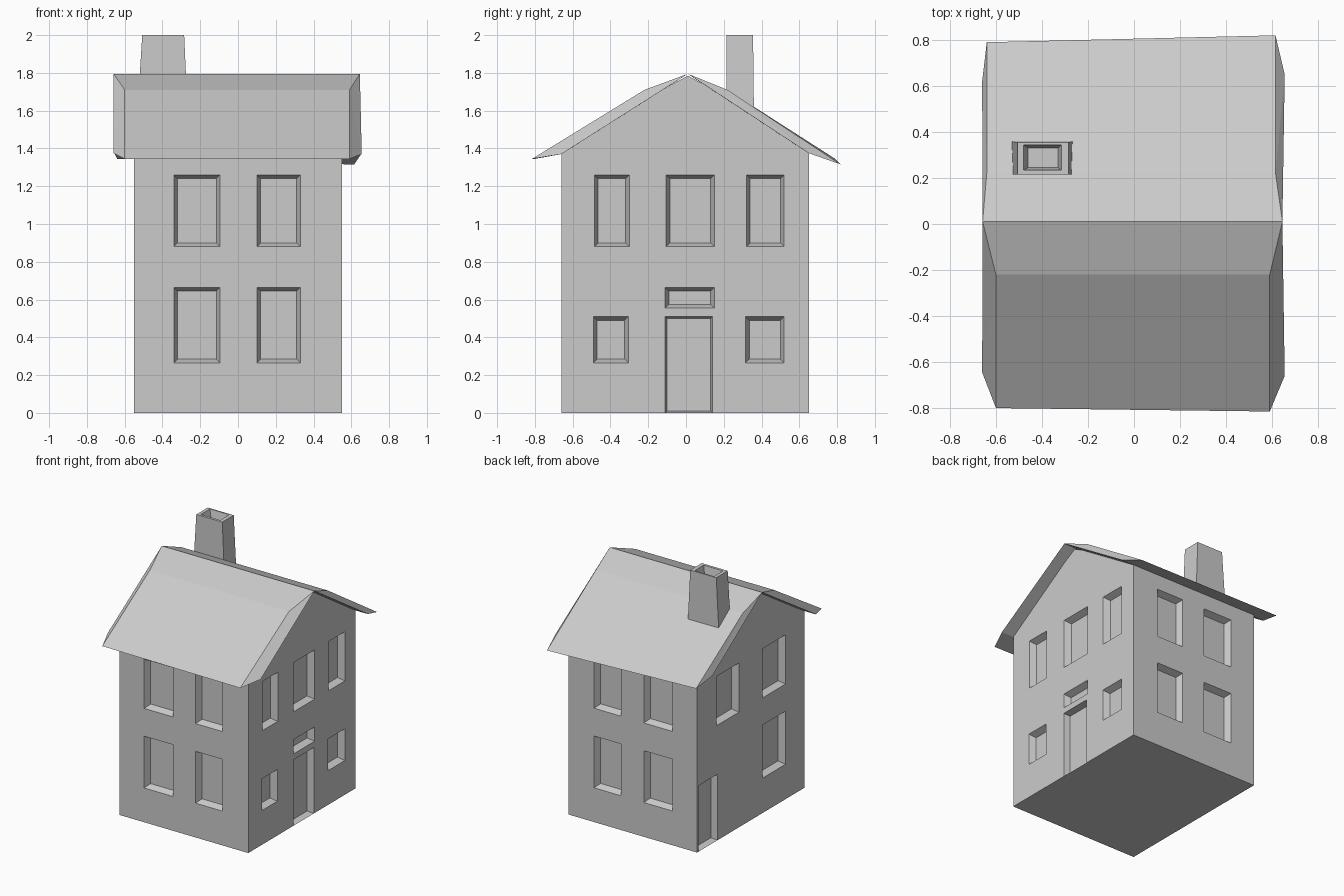
import bpy

if "Cube" in bpy.data.objects:
    bpy.data.objects.remove(bpy.data.objects["Cube"])


def make(name, verts, faces):
    me = bpy.data.meshes.new(name)
    me.from_pydata(verts, [], faces)
    me.validate()
    ob = bpy.data.objects.new(name, me)
    bpy.context.collection.objects.link(ob)
    import bmesh
    bm = bmesh.new()
    bm.from_mesh(me)
    bmesh.ops.recalc_face_normals(bm, faces=bm.faces)
    bm.to_mesh(me)
    bm.free()
    return ob


def rect(r):
    a0, a1, b0, b1 = r
    return [(a0, b0), (a1, b0), (a1, b1), (a0, b1)]


def grow(r, d):
    return (r[0] - d, r[1] + d, r[2] - d, r[3] + d)


QUADS = [(0, 1, 2, 3), (4, 5, 6, 7)] + [
    (i, (i + 1) % 4, 4 + (i + 1) % 4, 4 + i) for i in range(4)]


def cut(target, cutter):
    cutter.hide_render = True
    cutter.hide_set(True)
    m = target.modifiers.new("openings", 'BOOLEAN')
    m.operation = 'DIFFERENCE'
    m.solver = 'EXACT'
    m.object = cutter


# House body: gabled profile run along x, tucked just under the roof
W = 0.55
prof = [(-.66, 0), (.65, 0), (.65, 1.39), (.22, 1.672), (.01, 1.785),
        (-.20, 1.672), (-.66, 1.39)]
n = len(prof)
body = make("house_body",
            [(x, y, z) for x in (-W, W) for y, z in prof],
            [tuple(range(n)), tuple(range(n, 2 * n))] +
            [(i, (i + 1) % n, n + (i + 1) % n, n + i) for i in range(n)])

# Openings per wall: (axis, wall position, outward sign, rectangles)
fb = [(a, b, c, d) for a, b in ((-.34, -.095), (.10, .33))
      for c, d in ((.265, .665), (.88, 1.26))]
right = [(-.485, -.30, .88, 1.26), (-.105, .15, .88, 1.26), (.32, .52, .88, 1.26),
         (-.49, -.305, .265, .51), (.315, .52, .265, .51),
         (-.11, .15, .555, .665)]
left = [(.14, .41, .89, 1.27), (-.43, -.15, .89, 1.27), (-.43, -.15, .27, .68)]
walls = [('y', -.66, -1, fb, .02), ('y', .65, 1, fb, .02),
         ('x', W, 1, right, .02), ('x', -W, -1, left, .02),
         ('x', W, 1, [(-.11, .14, 0, .51)], .01),
         ('x', -W, -1, [(.40, .635, 0, .51)], .01)]
DEPTH = 0.05
verts, faces = [], []
for axis, pos, sign, rects, taper in walls:
    for r in rects:
        base = len(verts)
        for s in (-1, 1):
            p = pos + sign * s * DEPTH
            for a, z in rect(grow(r, s * taper)):
                verts.append((p, a, z) if axis == 'x' else (a, p, z))
        faces += [tuple(base + i for i in q) for q in QUADS]
cut(body, make("opening_cutter", verts, faces))

# Roof: per end ridge, then kink / eave / soffit points for front and back
ends = [
    [(-.658, .01, 1.795),
     (-.60, -.22, 1.71), (-.60, -.80, 1.345), (-.66, -.645, 1.375),
     (-.64, .22, 1.71), (-.64, .79, 1.345), (-.66, .62, 1.385)],
    [(.645, .01, 1.795),
     (.59, -.22, 1.71), (.59, -.815, 1.345), (.655, -.66, 1.37),
     (.615, .22, 1.71), (.615, .82, 1.315), (.655, .65, 1.375)]]
faces = []
for o in (1, 4):
    k, e, l = o, o + 1, o + 2
    for b in (0, 7):
        faces += [(b, b + k, b + l), (b + k, b + e, b + l)]
    faces += [(i, j, 7 + j, 7 + i) for i, j in ((0, k), (k, e), (e, l), (l, 0))]
# each slope is its own closed wedge so the shared ridge stays clean
for name, o in (("roof_front", 1), ("roof_back", 4)):
    v = [e[i] for e in ends for i in (0, o, o + 1, o + 2)]
    make(name, v, [(0, 1, 3), (1, 2, 3), (4, 5, 7), (5, 6, 7)] +
         [(i, (i + 1) % 4, 4 + (i + 1) % 4, 4 + i) for i in range(4)])


# Chimney: tapered stack with a tapered flue
def frustum(name, lo, z0, hi, z1):
    return make(name, [(x, y, z0) for x, y in rect(lo)] +
                [(x, y, z1) for x, y in rect(hi)], QUADS)


chimney = frustum("chimney", (-.535, -.265, .215, .36), 1.55,
                  (-.507, -.285, .215, .355), 2.0)
cut(chimney, frustum("flue_cutter", (-.46, -.33, .245, .33), 1.93,
                     (-.49, -.31, .23, .35), 2.03))
